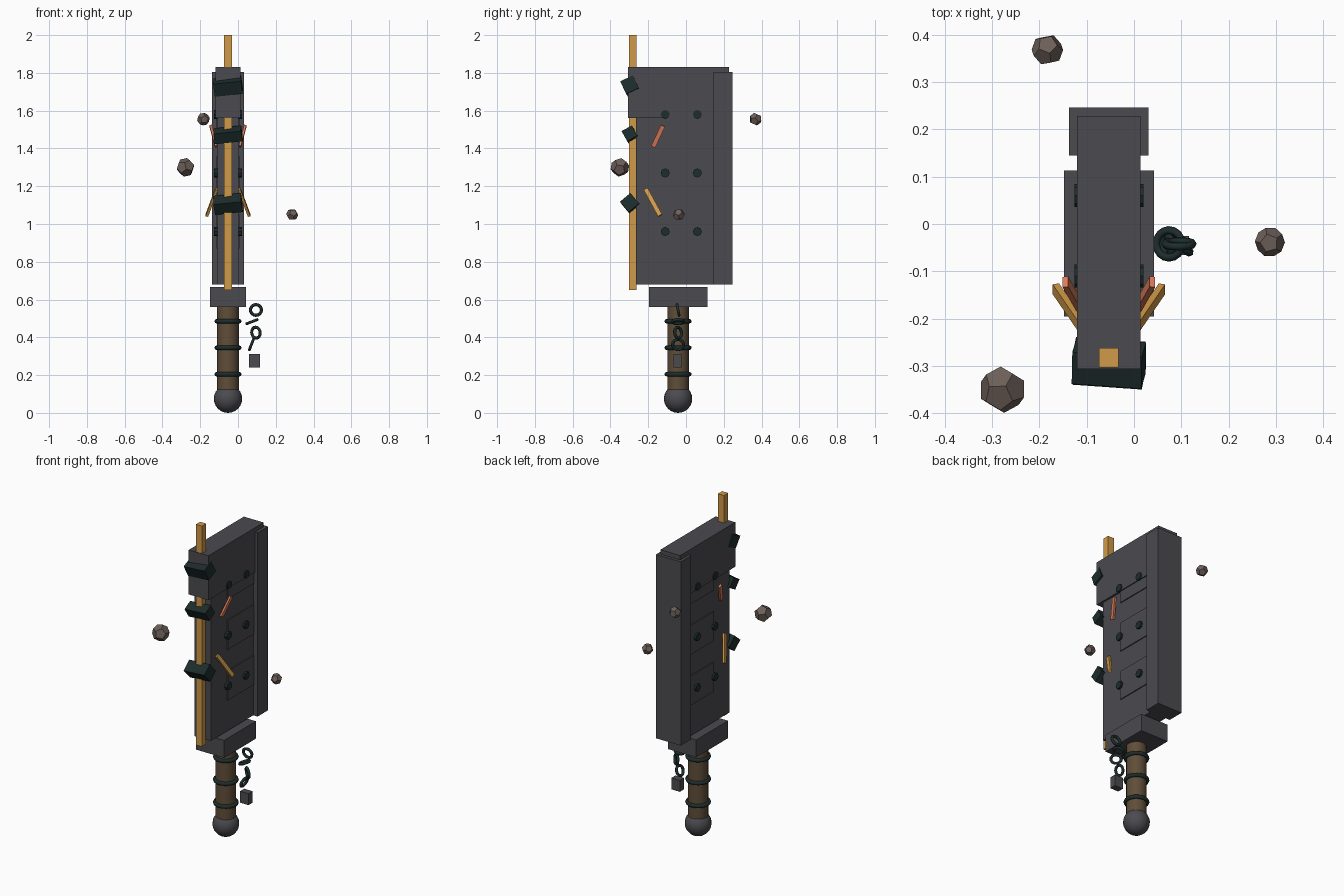
import bpy, bmesh, math
from mathutils import Vector, Euler

if "Cube" in bpy.data.objects:
    bpy.data.objects.remove(bpy.data.objects["Cube"])

CX, CY = -0.053, -0.042   # sword centre line


def material(name, rgb):
    m = bpy.data.materials.new(name)
    m.diffuse_color = (*rgb, 1)
    m.use_nodes = True
    m.node_tree.nodes["Principled BSDF"].inputs["Base Color"].default_value = m.diffuse_color
    return m


STEEL = material("dark steel", (0.07, 0.07, 0.08))
GOLD = material("gold", (0.63, 0.32, 0.065))
EMBER = material("ember orange", (0.70, 0.20, 0.10))
IRON = material("blackened iron", (0.013, 0.026, 0.026))
LEATHER = material("brown leather", (0.115, 0.075, 0.04))
STONE = material("stone", (0.15, 0.115, 0.10))


def finish(name, bm, mat, loc=(0, 0, 0), rot=None, smooth=False):
    me = bpy.data.meshes.new(name)
    bmesh.ops.recalc_face_normals(bm, faces=bm.faces)
    for f in bm.faces:
        f.smooth = smooth
    bm.to_mesh(me)
    bm.free()
    me.materials.append(mat)
    ob = bpy.data.objects.new(name, me)
    bpy.context.collection.objects.link(ob)
    ob.location = loc
    if rot is not None:
        ob.rotation_euler = rot
    return ob


def block(name, size, loc, mat, rot=None):
    bm = bmesh.new()
    bmesh.ops.create_cube(bm, size=1)
    bmesh.ops.scale(bm, vec=size, verts=bm.verts)
    return finish(name, bm, mat, loc, rot)


def span(name, half_x, y, z, mat):
    """Block centred on the sword, given its y and z ranges."""
    return block(name, (2 * half_x, y[1] - y[0], z[1] - z[0]),
                 (CX, sum(y) / 2, sum(z) / 2), mat)


def aim(direction):
    return Vector(direction).to_track_quat('Z', 'Y').to_euler()


def cylinder(name, r, depth, loc, mat, sides, rot=None, smooth=False):
    bm = bmesh.new()
    bmesh.ops.create_cone(bm, cap_ends=True, segments=sides, radius1=r,
                          radius2=r, depth=depth)
    ob = finish(name, bm, mat, loc, rot)
    if smooth:
        for p in ob.data.polygons:
            p.use_smooth = len(p.vertices) == 4
    return ob


def ring(name, R, r, loc, mat, normal=(0, 0, 1), n=20, m=8):
    bm = bmesh.new()
    rows = []
    for i in range(n):
        a = 2 * math.pi * i / n
        row = []
        for j in range(m):
            b = 2 * math.pi * j / m
            d = R + r * math.cos(b)
            row.append(bm.verts.new((d * math.cos(a), d * math.sin(a), r * math.sin(b))))
        rows.append(row)
    for i in range(n):
        for j in range(m):
            k, l = (i + 1) % n, (j + 1) % m
            bm.faces.new((rows[i][j], rows[k][j], rows[k][l], rows[i][l]))
    return finish(name, bm, mat, loc, aim(normal), True)


def rod(name, a, b, width, thick, mat):
    """Flat splinter between two points, its thin side facing out in x."""
    a, b = Vector(a), Vector(b)
    z = (b - a).normalized()
    y = z.cross(Vector((1, 0, 0))).normalized()
    x = y.cross(z)
    bm = bmesh.new()
    bmesh.ops.create_cube(bm, size=1)
    for v in bm.verts:
        v.co = (a + b) / 2 + x * v.co.x * thick + y * v.co.y * width + z * v.co.z * (b - a).length
    return finish(name, bm, mat)


def rock(name, r, loc, rot):
    """Dodecahedron from a convex hull."""
    p = (1 + 5 ** 0.5) / 2
    s = (-1, 1)
    pts = [(a, b, c) for a in s for b in s for c in s]
    for a in s:
        for b in s:
            pts += [(0, a / p, b * p), (a / p, b * p, 0), (a * p, 0, b / p)]
    bm = bmesh.new()
    for q in pts:
        bm.verts.new(Vector(q).normalized() * r)
    bmesh.ops.convex_hull(bm, input=bm.verts)
    bmesh.ops.dissolve_limit(bm, angle_limit=0.1, verts=bm.verts, edges=bm.edges)
    return finish(name, bm, STONE, loc, rot)


# Blade: body, wider head, spine and inlaid edge strip
span("blade_body", 0.055, (-0.266, 0.20), (0.68, 1.80), STEEL)
span("blade_head", 0.067, (-0.306, 0.228), (1.56, 1.832), STEEL)
span("blade_spine", 0.084, (0.145, 0.246), (0.68, 1.805), STEEL)
span("edge_strip", 0.0205, (-0.303, -0.262), (0.65, 2.0), GOLD)

# Side panels and rivets
for side in (-1, 1):
    for z in (0.96, 1.27, 1.58):
        block("side_panel", (0.008, 0.26, 0.18), (CX + side * 0.057, 0.02, z), STEEL)
        for y in (-0.11, 0.06):
            cylinder("rivet", 0.024, 0.025, (CX + side * 0.0605, y, z), IRON, 8,
                     (0, math.pi / 2, 0))
    # Glowing splinters leaning out from the blade
    rod("ember_splinter", (CX + side * 0.063, -0.173, 1.41),
        (CX + side * 0.092, -0.122, 1.52), 0.024, 0.012, EMBER)
    rod("gold_splinter", (CX + side * 0.06, -0.213, 1.185),
        (CX + side * 0.112, -0.137, 1.045), 0.024, 0.014, GOLD)

# Clamps gripping the front edge
for z, size, tilt in ((1.73, 0.074, 25), (1.472, 0.062, 29), (1.106, 0.072, 40)):
    block("edge_clamp", (0.148, size, size), (CX, -0.294, z), IRON,
          Euler((math.radians(tilt), math.radians(-6), math.radians(-4))))

# Guard, grip, grip bands and pommel
span("guard", 0.095, (-0.195, 0.113), (0.56, 0.667), STEEL)
cylinder("grip", 0.057, 0.46, (CX, CY, 0.34), LEATHER, 16, smooth=True)
for z in (0.205, 0.345, 0.485):
    ring("grip_band", 0.06, 0.012, (CX, CY, z), IRON)
bm = bmesh.new()
bmesh.ops.create_uvsphere(bm, u_segments=16, v_segments=12, radius=0.075)
finish("pommel", bm, STEEL, (CX, CY, 0.075), smooth=True)

# Hanging chain with a weight
links = (((0.095, 0.545), (0, 1, 0.2)), ((0.074, 0.483), (-0.36, 0, 0.93)),
         ((0.095, 0.425), (0.6, 0.75, 0.1)), ((0.071, 0.362), (-0.93, 0, 0.36)))
for (x, z), normal in links:
    ring("chain_link", 0.029, 0.0085, (x, CY, z), IRON, normal, 16, 6)
block("chain_weight", (0.057, 0.04, 0.07), (0.088, CY - 0.003, 0.276), STEEL)

# Floating stones
rock("large_stone", 0.05, (-0.278, -0.35, 1.30), (0.3, 0.2, 0.5))
rock("back_stone", 0.034, (-0.183, 0.368, 1.555), (0.6, 0.1, 0.2))
rock("small_stone", 0.032, (0.287, -0.038, 1.05), (0.1, 0.5, 0.0))
